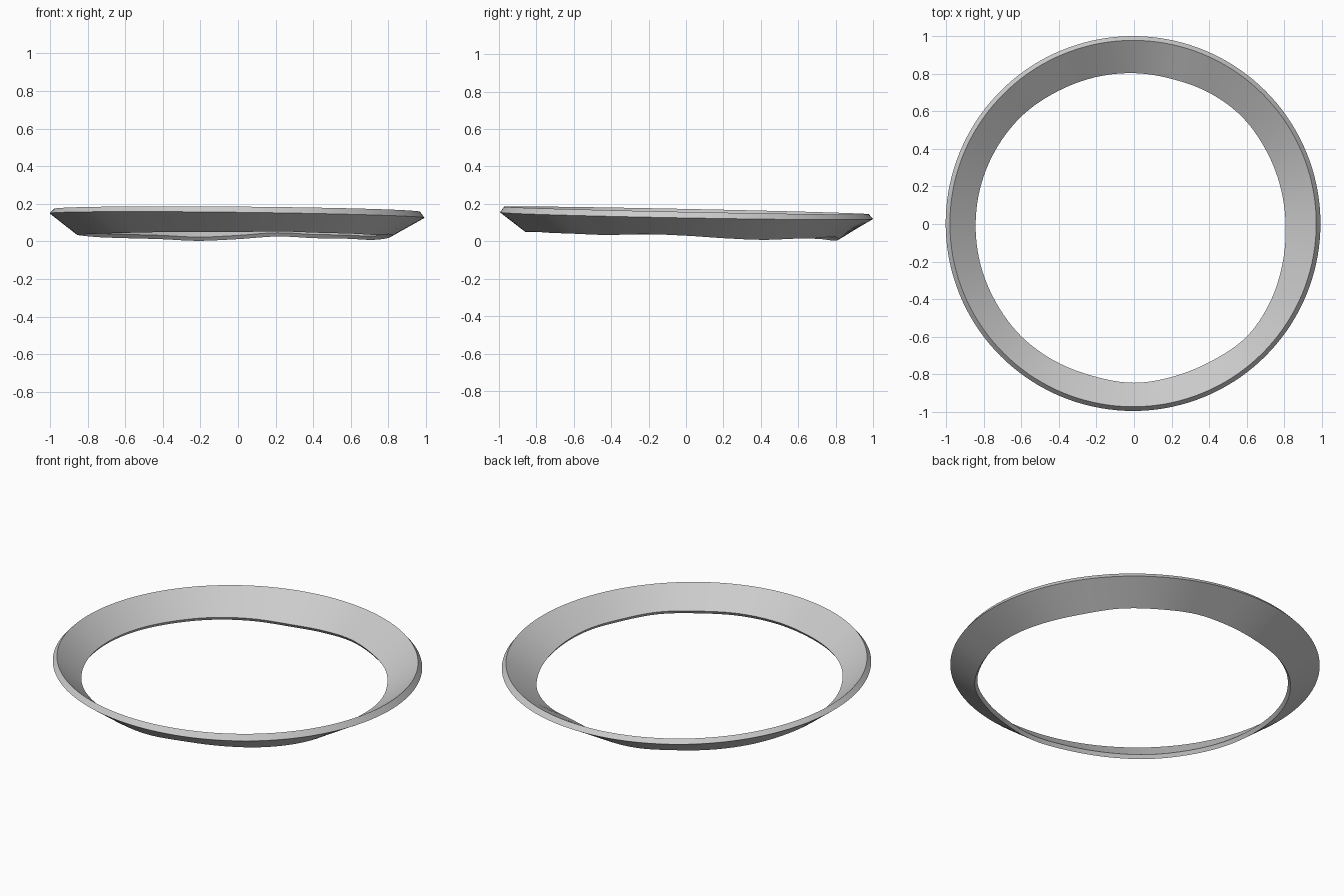
import bpy, bmesh, math

if "Cube" in bpy.data.objects:
    bpy.data.objects.remove(bpy.data.objects["Cube"])

SEGMENTS = 144

# Radius of the opening and height of its lower edge, every 15 degrees from +x
HOLE_R = [.807, .804, .805, .810, .805, .798, .803, .808, .815, .828, .835, .840,
          .843, .845, .845, .847, .842, .838, .845, .838, .838, .848, .835, .818]
LOW_Z = [.030, .016, .008, .014, .017, .026, .012, .003, .012, .017, .022, .030,
         .035, .037, .041, .045, .049, .050, .050, .053, .046, .041, .034, .038]


def wave(samples, t):
    """Smooth closed interpolation of evenly spaced samples, t in 0..1."""
    n = len(samples)
    i = int(t * n)
    f = t * n - i
    a, b, c, d = (samples[(i + k) % n] for k in (-1, 0, 1, 2))
    return b + .5 * f * (c - a + f * (2*a - 5*b + 4*c - d + f * (3*(b - c) + d - a)))


def section(t):
    """Four corners of the tilted wall at one place round the ring."""
    ang = 2 * math.pi * t
    c, s = math.cos(ang), math.sin(ang)
    hole, low = wave(HOLE_R, t), wave(LOW_Z, t)

    def rim(r, z, tilt_x, tilt_y):
        return (r * c - .005, r * s + .0025, z + tilt_x * c + tilt_y * s)

    return [rim(.9975, .137, -.012, -.018),            # outer rim
            rim(.975, .165, -.008, -.020),             # top of the lip
            (hole * c, hole * s, low + .020),          # inner edge of the opening
            ((hole + .014) * c, (hole + .014) * s, low)]  # lower edge


# Sloped ring with an uneven opening
bm = bmesh.new()
rings = [[bm.verts.new(p) for p in section(i / SEGMENTS)] for i in range(SEGMENTS)]
for i in range(SEGMENTS):
    a, b = rings[i], rings[(i + 1) % SEGMENTS]
    for k in range(4):
        m = (k + 1) % 4
        bm.faces.new((a[k], b[k], b[m], a[m]))
bmesh.ops.recalc_face_normals(bm, faces=bm.faces)

mesh = bpy.data.meshes.new("sloped_ring")
bm.to_mesh(mesh)
bm.free()
ring = bpy.data.objects.new("sloped_ring", mesh)
bpy.context.collection.objects.link(ring)

grey = bpy.data.materials.new("light_grey")
grey.diffuse_color = (.6, .6, .6, 1)
grey.use_nodes = True
grey.node_tree.nodes["Principled BSDF"].inputs["Base Color"].default_value = grey.diffuse_color
mesh.materials.append(grey)

# Smooth round the ring, crisp at the four corner edges
bpy.context.view_layer.objects.active = ring
ring.select_set(True)
bpy.ops.object.shade_smooth_by_angle(angle=math.radians(30))
